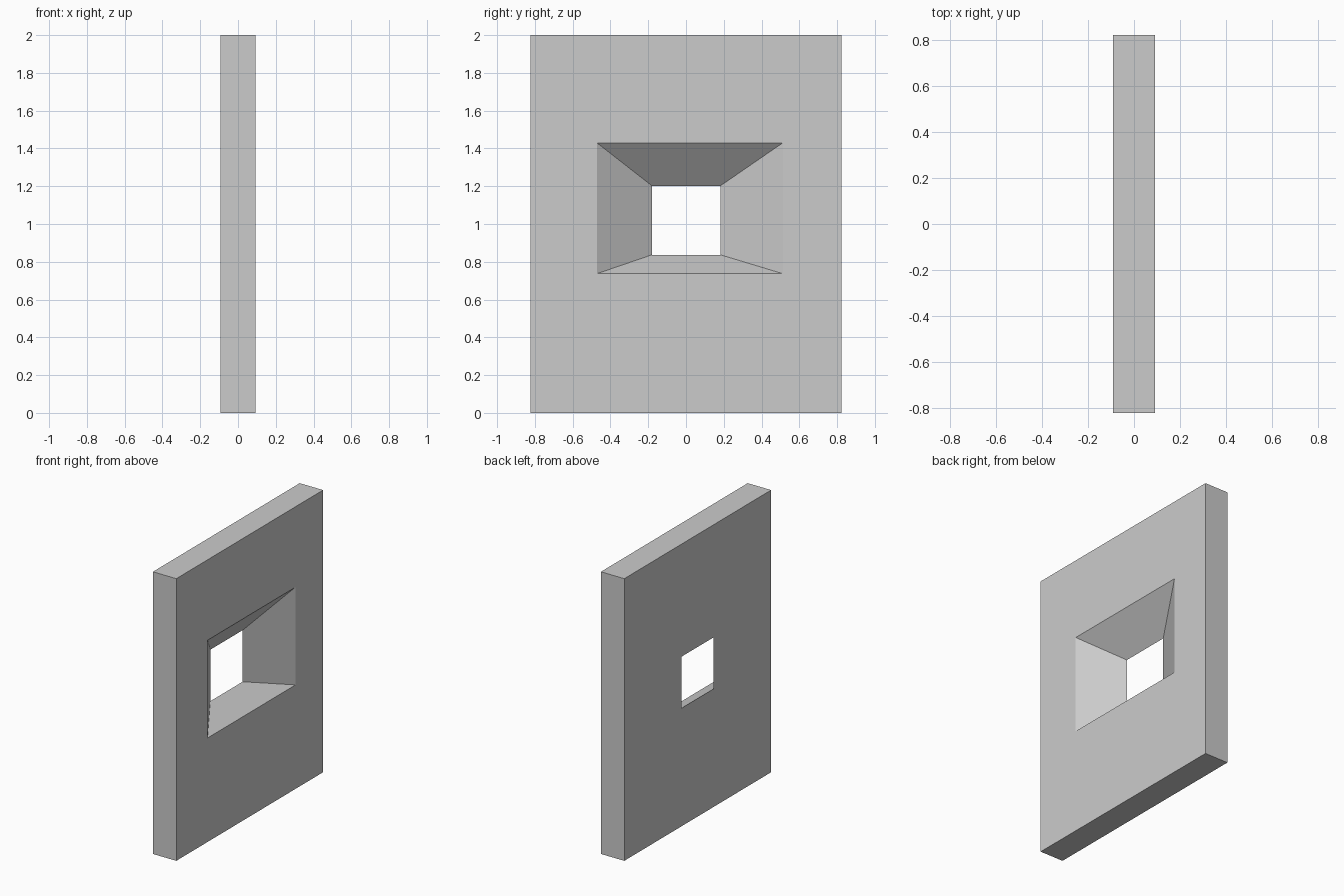
import bpy, bmesh

if "Cube" in bpy.data.objects:
    bpy.data.objects.remove(bpy.data.objects["Cube"])

T, W, H = 0.0915, 0.822, 2.0   # half thickness, half width, height

bm = bmesh.new()


def rect(x, y0, y1, z0, z1):
    return [bm.verts.new((x, y, z)) for y, z in
            ((y0, z0), (y1, z0), (y1, z1), (y0, z1))]


def band(a, b):
    for i in range(4):
        j = (i + 1) % 4
        bm.faces.new((a[i], a[j], b[j], b[i]))


# Rings: outer edges of the slab, and the wide and narrow ends of the opening
front_edge = rect(T, -W, W, 0, H)
back_edge = rect(-T, -W, W, 0, H)
wide_end = rect(T, -0.472, 0.513, 0.737, 1.43)
narrow_end = rect(-T, -0.18, 0.182, 0.837, 1.202)

# Slab faces, splayed reveal and outer sides
rings = [front_edge, wide_end, narrow_end, back_edge]
for k in range(4):
    band(rings[k], rings[(k + 1) % 4])
bmesh.ops.recalc_face_normals(bm, faces=bm.faces)

mesh = bpy.data.meshes.new("wall_with_splayed_window")
bm.to_mesh(mesh)
bm.free()
wall = bpy.data.objects.new("wall_with_splayed_window", mesh)
bpy.context.collection.objects.link(wall)
